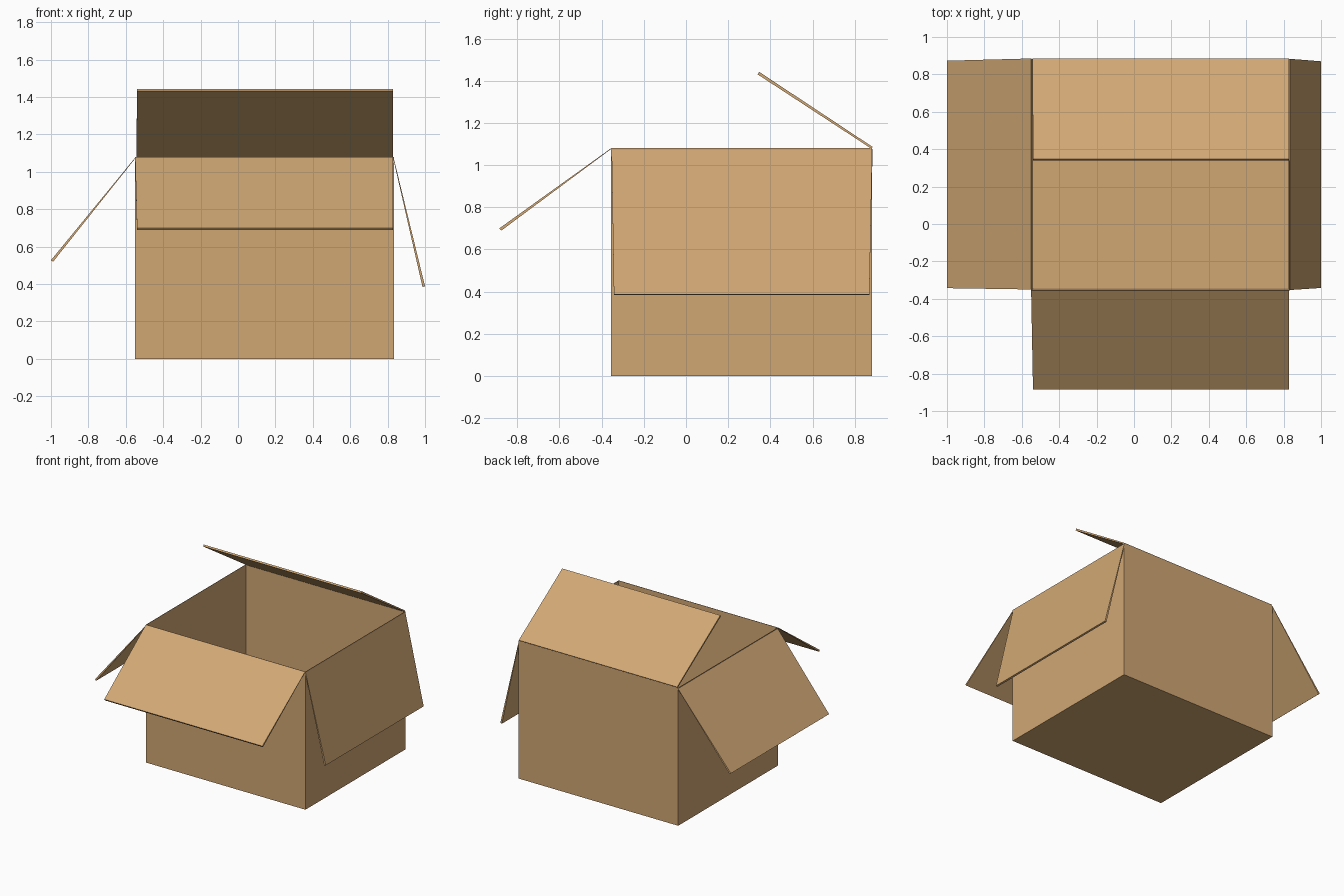
import bpy, bmesh
from mathutils import Vector

if "Cube" in bpy.data.objects:
    bpy.data.objects.remove(bpy.data.objects["Cube"])

card = bpy.data.materials.new("cardboard")
card.diffuse_color = (0.64, 0.39, 0.175, 1)
card.use_nodes = True
card.node_tree.nodes["Principled BSDF"].inputs["Base Color"].default_value = card.diffuse_color

X0, X1, Y0, Y1, H = -0.55, 0.833, -0.355, 0.882, 1.08


def make(name, verts, faces):
    bm = bmesh.new()
    vs = [bm.verts.new(v) for v in verts]
    for f in faces:
        bm.faces.new([vs[i] for i in f])
    bmesh.ops.recalc_face_normals(bm, faces=bm.faces[:])
    me = bpy.data.meshes.new(name)
    bm.to_mesh(me)
    bm.free()
    me.materials.append(card)
    ob = bpy.data.objects.new(name, me)
    bpy.context.collection.objects.link(ob)
    return ob


def ring(inset, z):
    i = inset
    return [(X0 + i, Y0 + i, z), (X1 - i, Y0 + i, z), (X1 - i, Y1 - i, z), (X0 + i, Y1 - i, z)]


# open box: outer shell, thin rim, inner shell and floor
rings = ring(0, 0) + ring(0, H) + ring(0.003, H) + ring(0.01, 0.012)
faces = [(0, 1, 2, 3), (12, 13, 14, 15)]
for r in range(3):
    for k in range(4):
        n = (k + 1) % 4
        faces.append((4 * r + k, 4 * r + n, 4 * r + 4 + n, 4 * r + 4 + k))
make("box_body", rings, faces)


def flap(name, hinge, end, t_hinge, t_end):
    """Thin panel from a hinge edge to a free edge, thickened downwards."""
    a, b = map(Vector, hinge)
    c, d = map(Vector, end)
    n = (b - a).cross(c - a).normalized()
    if n.z > 0:
        n = -n
    top = [a, b, d, c]
    low = [a + n * t_hinge, b + n * t_hinge, d + n * t_end, c + n * t_end]
    make(name, top + low, [(0, 1, 2, 3), (4, 5, 6, 7)] +
         [(k, (k + 1) % 4, (k + 1) % 4 + 4, k + 4) for k in range(4)])


# four folded flaps
flap("front_flap", [(X0, Y0, H), (0.83, Y0, H)],
     [(-0.54, -0.885, 0.70), (0.83, -0.885, 0.70)], 0.003, 0.014)
flap("back_flap", [(-0.543, 0.885, H + 0.006), (0.83, 0.885, H + 0.006)],
     [(-0.54, 0.347, 1.442), (0.83, 0.347, 1.442)], 0.01, 0.014)
flap("left_flap", [(X0, -0.35, H - 0.005), (X0, 0.885, H - 0.005)],
     [(-1.0, -0.343, 0.527), (-1.0, 0.873, 0.527)], 0.003, 0.014)
flap("right_flap", [(0.832, -0.353, H - 0.005), (0.832, 0.883, H - 0.005)],
     [(1.0, -0.342, 0.387), (1.0, 0.87, 0.387)], 0.003, 0.014)
